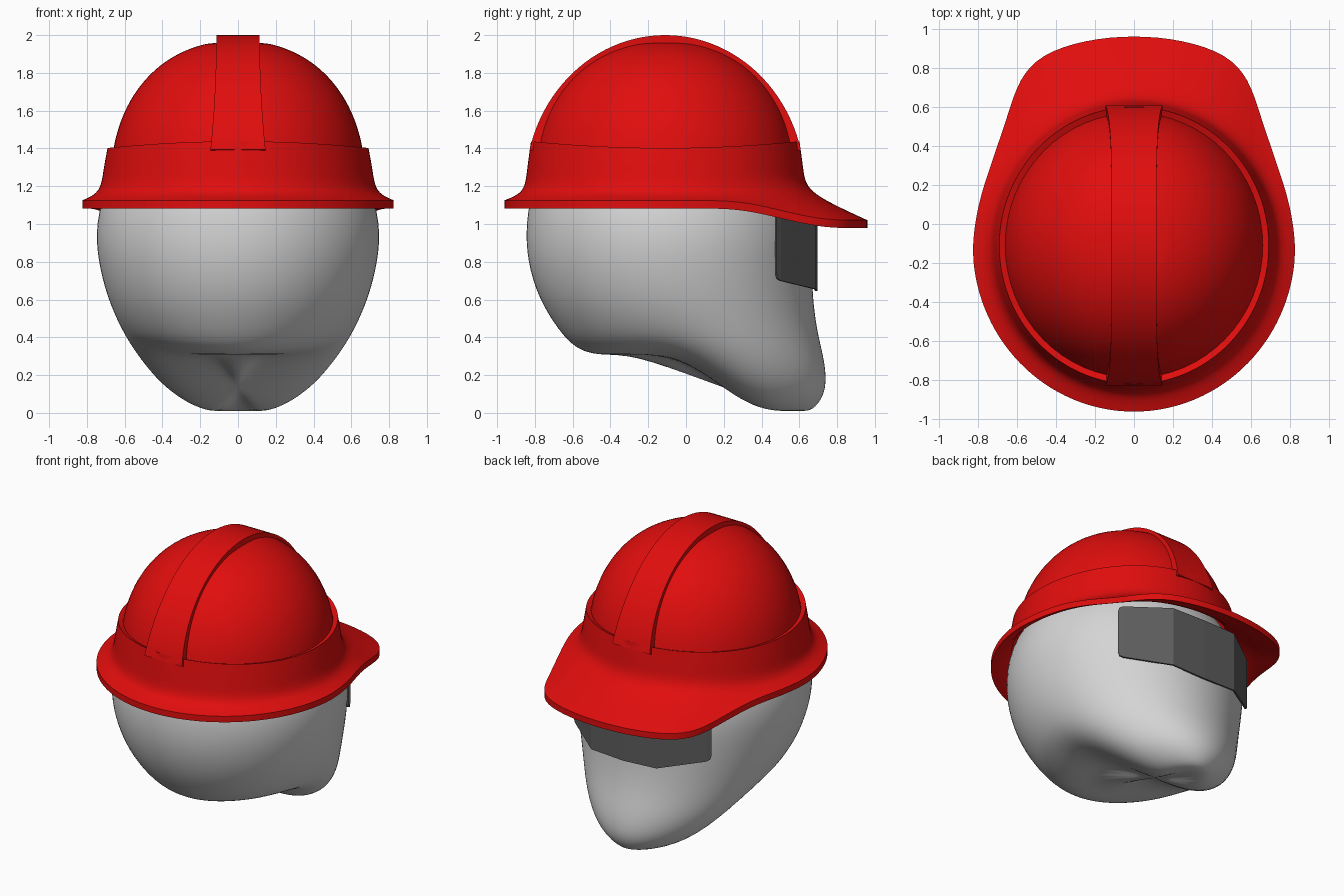
import bpy, bmesh, math

cube = bpy.data.objects.get("Cube")
if cube:
    bpy.data.objects.remove(cube, do_unlink=True)

YC = -0.11   # centre of the hat in y
HALF = 16    # steps from the back of a ring round to the front


def material(name, rgb):
    m = bpy.data.materials.new(name)
    m.use_nodes = True
    m.diffuse_color = (*rgb, 1)
    m.node_tree.nodes["Principled BSDF"].inputs["Base Color"].default_value = (*rgb, 1)
    return m


red = material("helmet red", (0.75, 0.004, 0.004))
grey = material("light grey", (0.66, 0.66, 0.66))
dark = material("dark grey", (0.11, 0.11, 0.11))


def smoothstep(a, b, v):
    t = min(max((v - a) / (b - a), 0), 1)
    return t * t * (3 - 2 * t)


def finish(name, bm, mat, angle=40, levels=0):
    bmesh.ops.recalc_face_normals(bm, faces=bm.faces)
    mesh = bpy.data.meshes.new(name)
    bm.to_mesh(mesh)
    bm.free()
    mesh.materials.append(mat)
    ob = bpy.data.objects.new(name, mesh)
    bpy.context.collection.objects.link(ob)
    if levels:
        sub = ob.modifiers.new("smooth", "SUBSURF")
        sub.levels = sub.render_levels = levels
    if angle:
        bpy.ops.object.select_all(action="DESELECT")
        ob.select_set(True)
        bpy.context.view_layer.objects.active = ob
        bpy.ops.object.shade_smooth_by_angle(angle=math.radians(angle))
    return ob


def loft(rings, creased=(), tips=()):
    """Bridge closed rings; tips are (ring index, point) fans closing an end."""
    bm = bmesh.new()
    crease = bm.edges.layers.float.new("crease_edge")
    rows = [[bm.verts.new(p) for p in ring] for ring in rings]
    n = len(rows[0])
    for r0, r1 in zip(rows, rows[1:]):
        for i in range(n):
            j = (i + 1) % n
            bm.faces.new((r0[i], r0[j], r1[j], r1[i]))
    for k, point in tips:
        tip = bm.verts.new(point)
        for i in range(n):
            bm.faces.new((rows[k][i], rows[k][(i + 1) % n], tip))
    for k in creased:
        for i in range(n):
            e = bm.edges.get((rows[k][i], rows[k][(i + 1) % n]))
            e[crease] = 1
            e.smooth = False
    return bm


def ellipse(a, back, front):
    c, b = (back + front) / 2, (front - back) / 2
    angles = [math.pi * i / HALF for i in range(2 * HALF)]
    return [(a * math.sin(t), c - b * math.cos(t)) for t in angles]


# Head: rings whose height runs from the nape level to the chin level
# (back z, front z, half width, back y, front y)
head_levels = [
    (1.52, 1.52, 0.45, -0.55, 0.36),
    (1.25, 1.25, 0.69, -0.81, 0.58),
    (1.0, 1.0, 0.762, -0.855, 0.665),
    (0.8, 0.8, 0.745, -0.845, 0.67),
    (0.61, 0.6, 0.695, -0.785, 0.675),
    (0.47, 0.42, 0.63, -0.70, 0.70),
    (0.375, 0.27, 0.56, -0.625, 0.74),
    (0.325, 0.12, 0.45, -0.55, 0.75),
    (0.305, 0.025, 0.30, -0.45, 0.69),
    (0.31, -0.008, 0.14, -0.28, 0.62),
]


def nape_to_chin(zb, zf, y):
    return zb + (zf - zb) * smoothstep(-0.15, 0.5, y)


head_rings = [[(x, y, nape_to_chin(zb, zf, y)) for x, y in ellipse(a, yb, yf)]
              for zb, zf, a, yb, yf in head_levels]
bm = loft(head_rings, tips=[(0, (0, -0.1, 1.56)),
                            (-1, (0, 0.2, nape_to_chin(0.315, -0.01, 0.2)))])
finish("head", bm, grey, 80, 2)

# Recessed dome of the hat
dome_rings = []
for k in range(16):
    t = 0.2 + 0.78 * math.sin(math.pi / 2 * k / 15)
    r = (1 - t ** 2.2) ** (1 / 2.2)
    dome_rings.append([(x, y, 1.2 + 0.77 * t)
                       for x, y in ellipse(0.68 * r, YC - 0.705 * r, YC + 0.705 * r)])
bm = loft(dome_rings, tips=[(-1, (0, YC, 1.97))])
finish("hat_dome", bm, red, 60, 1)

# Raised ridge running over the crown from back to front
bm = bmesh.new()
sections = []
for k in range(49):
    t = math.radians(14 + 152 * k / 48)
    section = []
    for scale, side in ((1, -1), (1, 1), (0.88, 1), (0.88, -1)):
        z = 1.2 + 0.8 * math.sin(t) * scale
        low = (1 - math.sin(t)) / 0.75
        w = 0.115 + 0.03 * low ** 2
        section.append(bm.verts.new((side * w, YC - 0.74 * math.cos(t) * scale, z)))
    sections.append(section)
for s0, s1 in zip(sections, sections[1:]):
    for i in range(4):
        j = (i + 1) % 4
        bm.faces.new((s0[i], s0[j], s1[j], s1[i]))
bm.faces.new(sections[0])
bm.faces.new(sections[-1])
finish("hat_ridge", bm, red, 40)

# Brim outline: elliptical behind, drawn out to a peak over the face
peak = [(0.80, 0.1), (0.745, 0.27), (0.69, 0.43), (0.64, 0.58),
        (0.59, 0.74), (0.48, 0.87), (0.25, 0.945), (0, 0.968)]
half = ellipse(0.832, YC - 0.857, YC + 0.857)[:HALF // 2 + 1] + peak
brim = half + [(-x, y) for x, y in half[-2:0:-1]]


def band_ring(a, b, z, flare=0.0):
    ring = []
    for (x, y), (bx, by) in zip(ellipse(a, YC - b, YC + b), brim):
        x, y = x + (bx - x) * flare, y + (by - y) * flare
        lift = 0.035 * ((y - YC) / 0.7) ** 2 if z > 1.38 else 0
        drop = 0.105 * flare * smoothstep(0.2, 0.8, y)
        ring.append((x, y, z + lift - drop))
    return ring


# Hat band with its ledge, flared brim and underside
bm = loft([
    band_ring(0.64, 0.67, 1.385),
    band_ring(0.695, 0.715, 1.402),
    band_ring(0.715, 0.735, 1.3),
    band_ring(0.728, 0.745, 1.2),
    band_ring(0.732, 0.748, 1.155, 0.3),
    band_ring(0.73, 0.745, 1.125, 1),
    band_ring(0.73, 0.745, 1.083, 1),
    band_ring(0.73, 0.745, 1.105, 0.3),
    band_ring(0.70, 0.725, 1.2),
], creased=(1, 5, 6))
finish("hat_band_and_brim", bm, red, 50, 2)

# Faceted eye shield: columns of (x, y, bottom z, top z)
side = [(0.53, 0.475, 0.74, 1.04), (0.523, 0.481, 0.712, 1.062),
        (0.505, 0.497, 0.70, 1.07), (0.25, 0.683, 0.655, 1.07)]
columns = side + [(0, 0.69, 0.645, 1.07)] + [(-x, y, lo, hi) for x, y, lo, hi in side[::-1]]
bm = bmesh.new()
pairs = [(bm.verts.new((x, y, lo)), bm.verts.new((x, y, hi))) for x, y, lo, hi in columns]
for (a, b), (c, d) in zip(pairs, pairs[1:]):
    bm.faces.new((a, c, d, b))
shield = finish("eye_shield", bm, dark, 0)
solid = shield.modifiers.new("thickness", "SOLIDIFY")
solid.thickness = 0.012
solid.offset = 0
